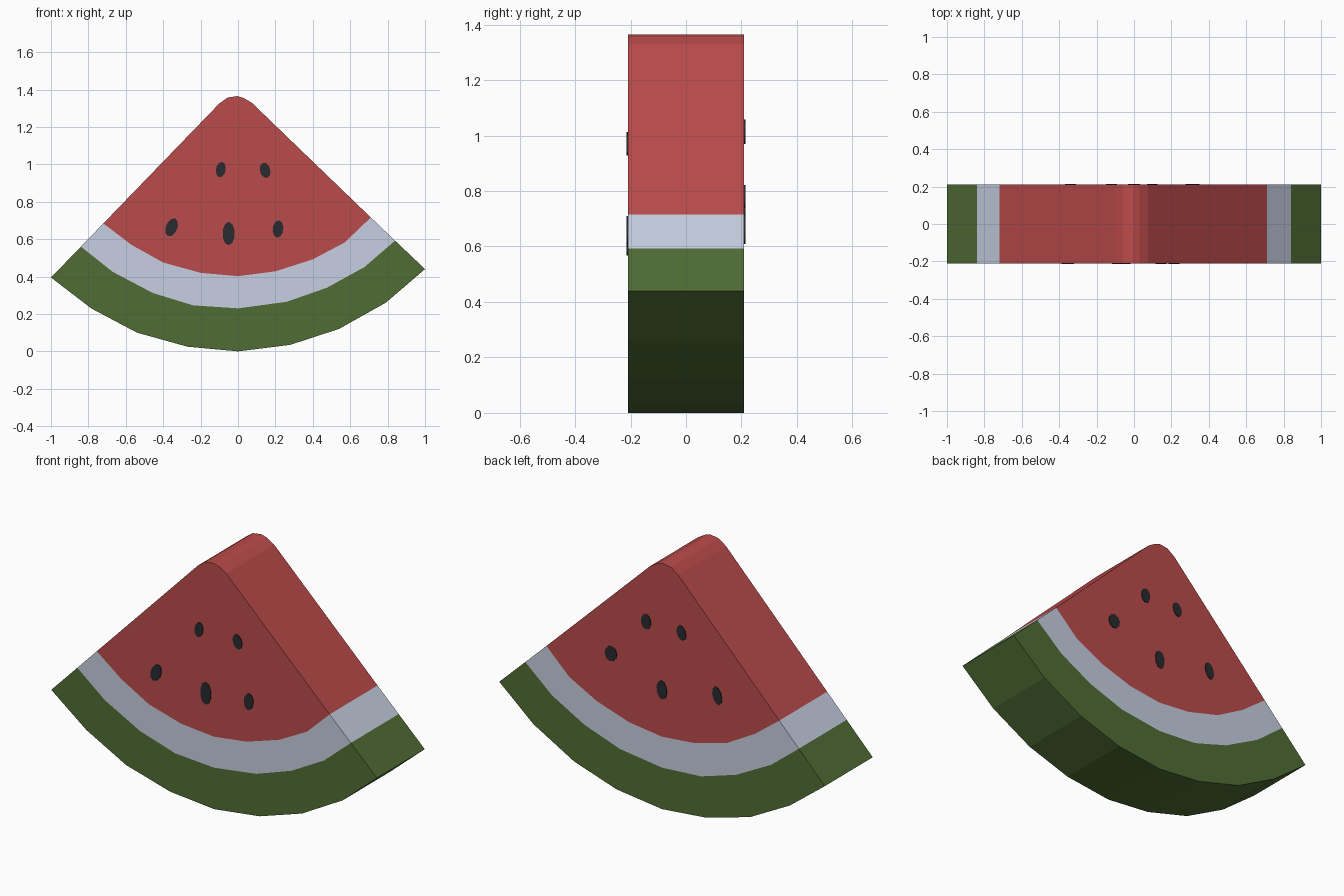
import bpy, bmesh, math

if "Cube" in bpy.data.objects:
    bpy.data.objects.remove(bpy.data.objects["Cube"])

HALF = 0.21  # half thickness of the slice


def material(name, rgb):
    m = bpy.data.materials.new(name)
    m.diffuse_color = (*rgb, 1)
    m.use_nodes = True
    m.node_tree.nodes["Principled BSDF"].inputs["Base Color"].default_value = m.diffuse_color
    return m


GREEN = material("rind green", (0.080, 0.153, 0.034))
PALE = material("pith pale", (0.57, 0.62, 0.75))
RED = material("flesh red", (0.50, 0.070, 0.070))
DARK = material("seed dark", (0.022, 0.024, 0.030))


def finish(bm, name, mats):
    bmesh.ops.recalc_face_normals(bm, faces=bm.faces[:])
    me = bpy.data.meshes.new(name)
    bm.to_mesh(me)
    bm.free()
    for m in mats:
        me.materials.append(m)
    ob = bpy.data.objects.new(name, me)
    bpy.context.collection.objects.link(ob)
    return ob


# Front profile: three arcs from left to right, then the rounded tip
outer = [(-1, .395), (-.785, .23), (-.54, .10), (-.27, .025), (0, 0),
         (.28, .035), (.54, .12), (.79, .26), (1, .44)]
middle = [(-.84, .56), (-.67, .425), (-.455, .312), (-.24, .246), (0, .23),
          (.26, .265), (.475, .34), (.675, .45), (.84, .592)]
inner = [(-.72, .684), (-.57, .57), (-.40, .475), (-.20, .42), (0, .402),
         (.20, .428), (.40, .492), (.57, .582), (.71, .716)]
tip = [(.075, 1.328), (.03, 1.355), (-.005, 1.365), (-.055, 1.357), (-.10, 1.325)]

# Regions of the profile as index loops, with their colour slot
points = outer + middle + inner + tip
n = len(outer)
regions = [([r * n + i, r * n + i + 1, (r + 1) * n + i + 1, (r + 1) * n + i], r)
           for r in (0, 1) for i in range(n - 1)]
regions.append((list(range(2 * n, len(points))), 2))

# Slice: both faces, plus walls along the edges used by one region only
bm = bmesh.new()
front = [bm.verts.new((x, -HALF, z)) for x, z in points]
back = [bm.verts.new((x, HALF, z)) for x, z in points]
edges = {}
for loop, slot in regions:
    for side in (front, back):
        bm.faces.new([side[i] for i in loop]).material_index = slot
    for a, b in zip(loop, loop[1:] + loop[:1]):
        edges.setdefault(frozenset((a, b)), []).append((a, b, slot))
for uses in edges.values():
    if len(uses) == 1:
        a, b, slot = uses[0]
        bm.faces.new((front[a], front[b], back[b], back[a])).material_index = slot
finish(bm, "melon_slice", [GREEN, PALE, RED])


def seed(name, side, x, z, w, h, tilt):
    """Thin oval plate on one face; tilt leans the top towards +x."""
    bm = bmesh.new()
    t = math.radians(tilt)
    rings = []
    for y in (HALF - 0.002, HALF + 0.004):
        ring = []
        for i in range(10):
            a = 2 * math.pi * (i + .5) / 10
            u, v = w / 2 * math.cos(a), h / 2 * math.sin(a)
            ring.append(bm.verts.new((x + u * math.cos(t) + v * math.sin(t), side * y,
                                      z - u * math.sin(t) + v * math.cos(t))))
        rings.append(ring)
        bm.faces.new(ring)
    for i in range(10):
        j = (i + 1) % 10
        bm.faces.new((rings[0][i], rings[0][j], rings[1][j], rings[1][i]))
    finish(bm, name, [DARK])


# Seeds: x, z, width, height, tilt
front_seeds = [(-.092, .972, .052, .084, 10), (.145, .968, .056, .084, -15),
               (-.355, .663, .062, .102, 22), (-.05, .63, .066, .125, 0),
               (.214, .654, .058, .094, 6)]
back_seeds = [(.097, 1.015, .060, .084, 0), (-.12, 1.01, .056, .084, 15),
              (.313, .78, .074, .084, -10), (0, .662, .062, .105, 5),
              (-.34, .72, .056, .100, 15)]
for label, side, seeds in (("front", -1, front_seeds), ("back", 1, back_seeds)):
    for k, s in enumerate(seeds, 1):
        seed(f"{label}_seed_{k}", side, *s)
